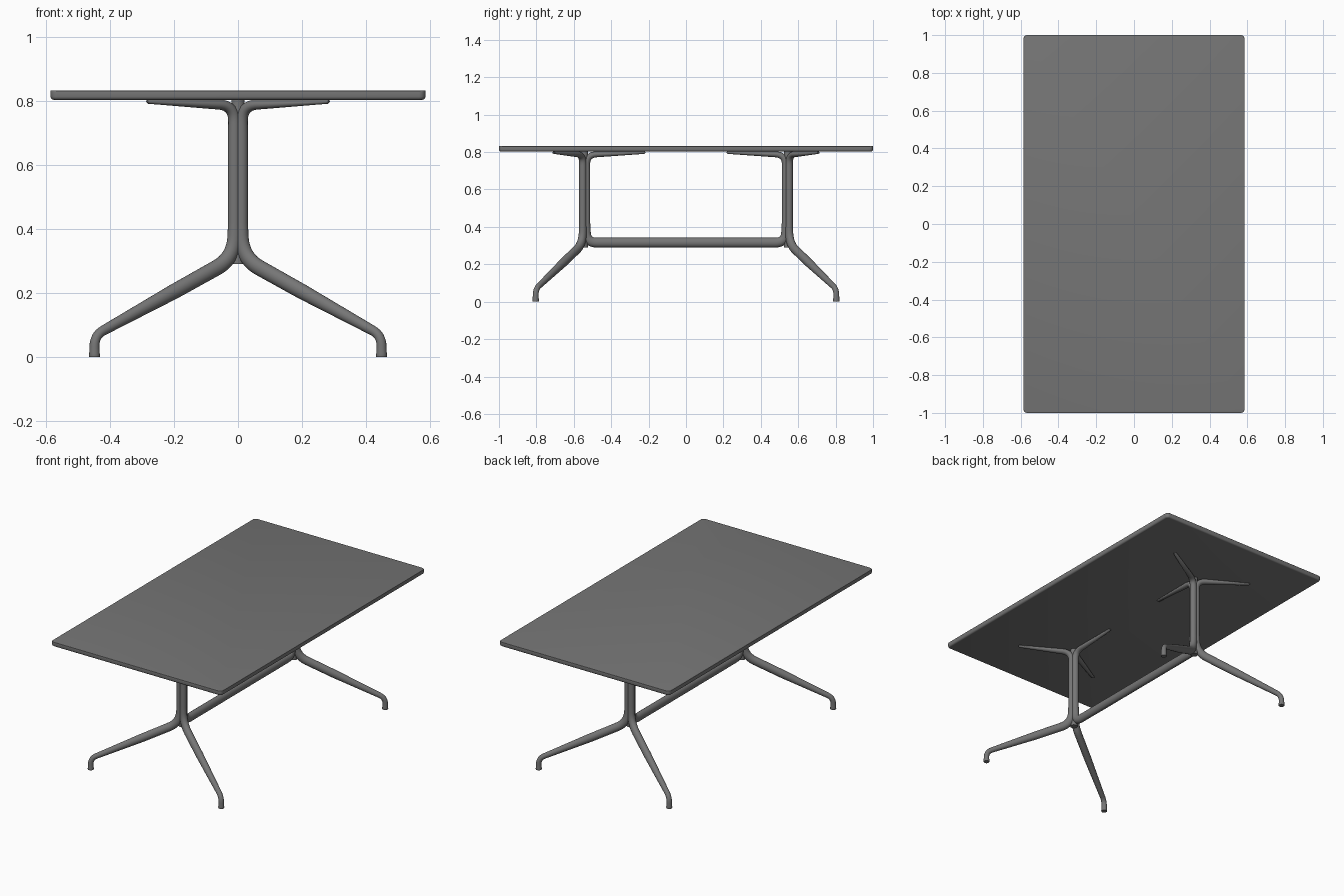
import bpy, bmesh
from math import sin, cos, pi, radians
from mathutils import Vector

cube = bpy.data.objects.get("Cube")
if cube:
    bpy.data.objects.remove(cube, do_unlink=True)

grey = bpy.data.materials.new("dark_grey")
grey.use_nodes = True
grey.diffuse_color = (0.18, 0.18, 0.18, 1)
grey.node_tree.nodes["Principled BSDF"].inputs["Base Color"].default_value = grey.diffuse_color

SIDES = 20
POST_Y = 0.545
UNDERSIDE = 0.803
HEIGHT = 0.832


def finish(bm, name, angle=40):
    bmesh.ops.recalc_face_normals(bm, faces=bm.faces[:])
    mesh = bpy.data.meshes.new(name)
    bm.to_mesh(mesh)
    bm.free()
    mesh.materials.append(grey)
    obj = bpy.data.objects.new(name, mesh)
    bpy.context.collection.objects.link(obj)
    bpy.ops.object.select_all(action="DESELECT")
    obj.select_set(True)
    bpy.context.view_layer.objects.active = obj
    bpy.ops.object.shade_smooth_by_angle(angle=radians(angle))
    return obj


def rounded(path, steps=8):
    """Round the corners of a path of (reach, z, half depth, half width, corner)."""
    pts = [Vector(p[:4]) for p in path]
    out = [pts[0]]
    for i in range(1, len(pts) - 1):
        p, cut = pts[i], path[i][4]
        if not cut:
            out.append(p)
            continue
        ends = []
        for q in (pts[i - 1], pts[i + 1]):
            length = (q - p).to_2d().length
            ends.append(p.lerp(q, min(cut / length, 0.95)))
        for s in range(steps + 1):
            t = s / steps
            out.append(ends[0].lerp(p, t).lerp(p.lerp(ends[1], t), t))
    return out + [pts[-1]]


def sweep(name, path, y, direction):
    """Sweep a tapering oval along a path lying in an upright plane."""
    pts = rounded(path)
    out = Vector((cos(direction), sin(direction), 0))
    side = Vector((-sin(direction), cos(direction), 0))
    up = Vector((0, 0, 1))
    bm = bmesh.new()
    rings = []
    for i, p in enumerate(pts):
        before = (p - pts[max(i - 1, 0)]).to_2d().normalized()
        after = (pts[min(i + 1, len(pts) - 1)] - p).to_2d().normalized()
        t = (before + after).normalized()
        normal = out * -t.y + up * t.x
        centre = Vector((0, y, 0)) + out * p[0] + up * p[1]
        rings.append([bm.verts.new(centre + normal * p[2] * cos(a) + side * p[3] * sin(a))
                      for a in (2 * pi * k / SIDES for k in range(SIDES))])
    for a, b in zip(rings, rings[1:]):
        for k in range(SIDES):
            n = (k + 1) % SIDES
            bm.faces.new((a[k], a[n], b[n], b[k]))
    bm.faces.new(rings[0])
    bm.faces.new(rings[-1])
    return finish(bm, name)


# Table top: rounded corners in plan and a softened lower edge
bm = bmesh.new()
bmesh.ops.create_cube(bm, size=1)
for v in bm.verts:
    v.co = (v.co.x * 1.17, v.co.y * 2, HEIGHT if v.co.z > 0 else UNDERSIDE)
upright = [e for e in bm.edges if abs(e.verts[0].co.z - e.verts[1].co.z) > 0.01]
bmesh.ops.bevel(bm, geom=upright, offset=0.02, segments=5, profile=0.5, affect="EDGES")
for z, size in ((UNDERSIDE, 0.01), (HEIGHT, 0.002)):
    rim = [e for e in bm.edges if all(abs(v.co.z - z) < 1e-5 for v in e.verts)]
    bmesh.ops.bevel(bm, geom=rim, offset=size, segments=3, profile=0.5, affect="EDGES")
finish(bm, "table_top", 30)

# Support arm and upright, shared by every tube of the base
upper = [
    (0.328, 0.799, 0.003, 0.006, 0),
    (0.322, 0.797, 0.0065, 0.010, 0),
    (0.013, 0.786, 0.0175, 0.019, 0.055),
    (0.013, 0.70, 0.020, 0.020, 0),
    (0.013, 0.42, 0.020, 0.020, 0),
]
# Splayed leg with a turned-down foot
leg = upper + [
    (0.013, 0.31, 0.025, 0.022, 0.07),
    (0.23, 0.205, 0.024, 0.021, 0),
    (0.517, 0.068, 0.0145, 0.0145, 0.035),
    (0.517, 0.012, 0.0165, 0.0165, 0),
    (0.517, 0.003, 0.0175, 0.0175, 0),
    (0.517, 0.0, 0.0165, 0.0165, 0),
]
for end, sign in (("front", -1), ("back", 1)):
    for hand, tilt in (("left", 30), ("right", 150)):
        sweep(f"{end}_{hand}_leg", leg, sign * POST_Y, sign * radians(tilt))
    # Core that joins the three tubes of each post
    bm = bmesh.new()
    bmesh.ops.create_cone(bm, cap_ends=True, segments=SIDES, radius1=0.021, radius2=0.021,
                          depth=UNDERSIDE - 0.29)
    bmesh.ops.translate(bm, verts=bm.verts[:], vec=(0, sign * POST_Y, (UNDERSIDE + 0.29) / 2))
    finish(bm, f"{end}_post_core")

# Inner frame: both inner arms and uprights joined by the long stretcher
half = upper + [(0.013, 0.316, 0.026, 0.021, 0.055)]
mirrored = [(2 * POST_Y - p[0], *p[1:]) for p in reversed(half)]
sweep("stretcher_frame", half + mirrored, -POST_Y, pi / 2)
